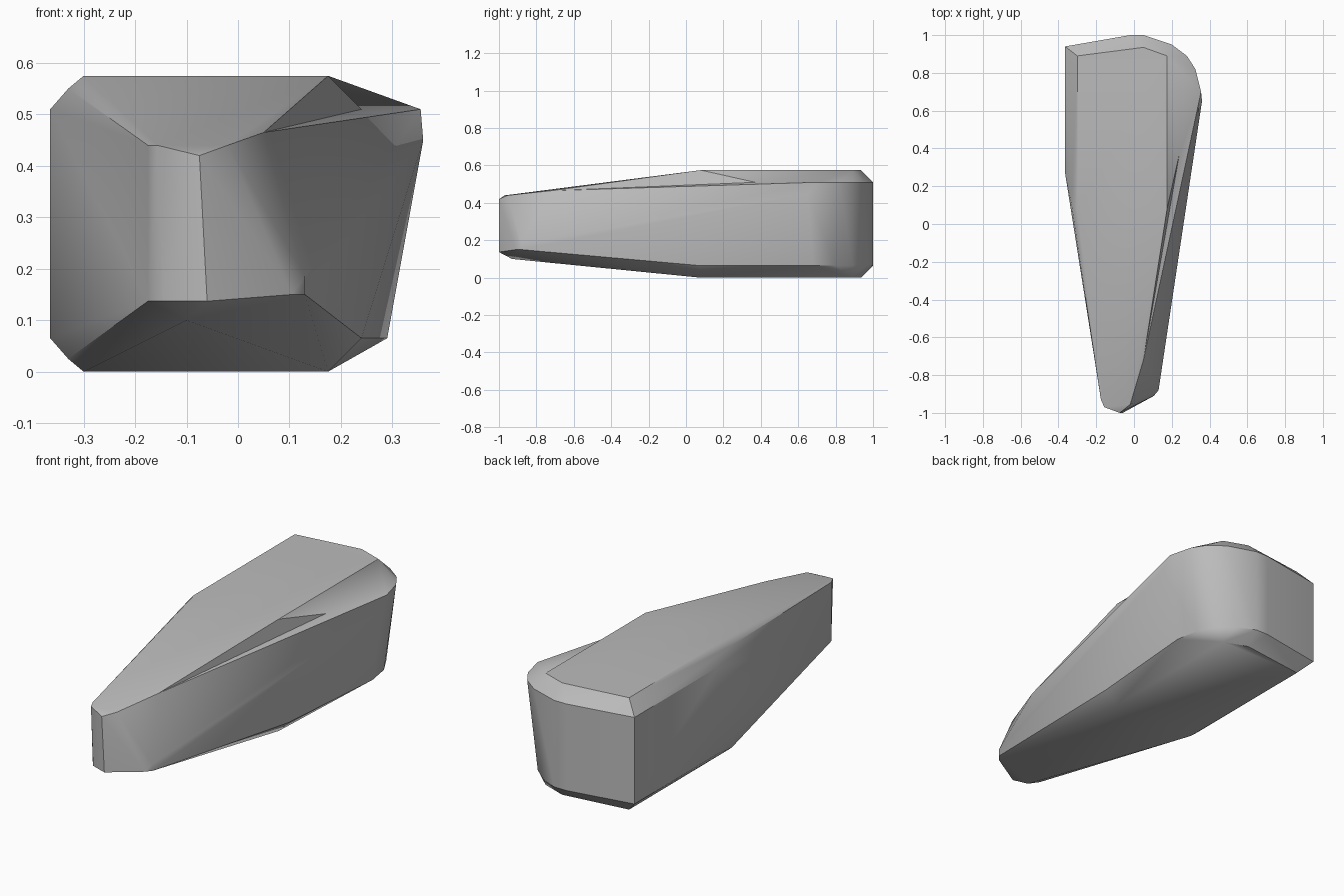
import bpy
import bmesh
from mathutils import Vector

HEIGHT = 0.575
CHAMFER = 0.065

# Remove the default cube
default_cube = bpy.data.objects.get("Cube")
if default_cube:
    bpy.data.objects.remove(default_cube, do_unlink=True)


def plain_material(name, shade):
    """One flat grey used for the viewport and for renders."""
    colour = (shade, shade, shade, 1.0)
    material = bpy.data.materials.new(name)
    material.use_nodes = True
    material.diffuse_color = colour
    material.node_tree.nodes["Principled BSDF"].inputs["Base Color"].default_value = colour
    return material


def level(outline, height):
    """Place a plan outline at one height."""
    return [Vector((x, y, height)) for x, y in outline]


def convex_mesh(points):
    """Wrap the points in a closed convex skin."""
    bm = bmesh.new()
    for point in points:
        bm.verts.new(point)
    bmesh.ops.remove_doubles(bm, verts=bm.verts, dist=0.001)
    bmesh.ops.convex_hull(bm, input=bm.verts)
    loose = [v for v in bm.verts if not v.link_faces]
    bmesh.ops.delete(bm, geom=loose, context='VERTS')
    return bm


def dent_edge(bm, start, end, target):
    """Split one edge and pull its middle to the target, making a shallow hollow."""
    for edge in bm.edges:
        a, b = edge.verts
        for first, second in ((a, b), (b, a)):
            if (first.co - start).length < 0.01 and (second.co - end).length < 0.01:
                _, middle = bmesh.utils.edge_split(edge, first, 0.5)
                middle.co = target
                bmesh.ops.triangulate(bm, faces=list(middle.link_faces))
                return


# Flat plateau, shared by the top and the underside
plateau = [(-0.3, 0.26), (-0.3, 0.89), (0.05, 0.935), (0.175, 0.89),
           (0.175, 0.08), (-0.3, 0.08)]

# Rounded rear wall, wider at the top than at the foot
rear_corner = [(-0.365, 0.27), (-0.365, 0.94), (-0.02, 1.0), (0.05, 1.0)]
rear_curve_top = [(0.2, 0.95), (0.28, 0.89), (0.325, 0.82), (0.355, 0.7)]
rear_curve_foot = [(0.14, 0.96), (0.22, 0.89), (0.27, 0.8), (0.29, 0.68), (0.24, 0.07)]

points = level(plateau, HEIGHT) + level(plateau, 0)
points += level(rear_corner + rear_curve_top, HEIGHT - CHAMFER)
points += level(rear_corner + rear_curve_foot, CHAMFER)
points += level([(0.36, 0.65)], 0.45)

# Straight flank where the taper begins
flank = [(-0.33, 0.1)]
points += level(flank, 0.55) + level(flank, 0.025)

# Narrow blunt nose
points += level([(-0.175, -0.93), (-0.157, -0.97), (-0.02, -0.955)], 0.44)
points += level([(-0.075, -1.0)], 0.42) + level([(0.05, -0.72)], 0.465)
points += level([(-0.175, -0.93), (-0.145, -0.97), (-0.06, -1.0)], 0.137)
points += level([(0.105, -0.91), (0.13, -0.88)], 0.15)
points += level([(0.13, -0.88)], 0.185) + level([(-0.1, -0.93)], 0.1)

bm = convex_mesh(points)

# Shallow hollow below the upper edge of the left shoulder
dent_edge(bm, Vector((0.175, 0.08, HEIGHT)),
          Vector((0.355, 0.7, HEIGHT - CHAMFER)),
          Vector((0.24, 0.37, HEIGHT - CHAMFER)))
bmesh.ops.recalc_face_normals(bm, faces=bm.faces)

mesh = bpy.data.meshes.new("stone_body")
bm.to_mesh(mesh)
bm.free()
mesh.materials.append(plain_material("stone grey", 0.5))
stone = bpy.data.objects.new("stone_body", mesh)
bpy.context.collection.objects.link(stone)

# Smooth shading that keeps the strong ridges crisp
bpy.ops.object.select_all(action='DESELECT')
stone.select_set(True)
bpy.context.view_layer.objects.active = stone
bpy.ops.object.shade_smooth_by_angle(angle=0.6)
